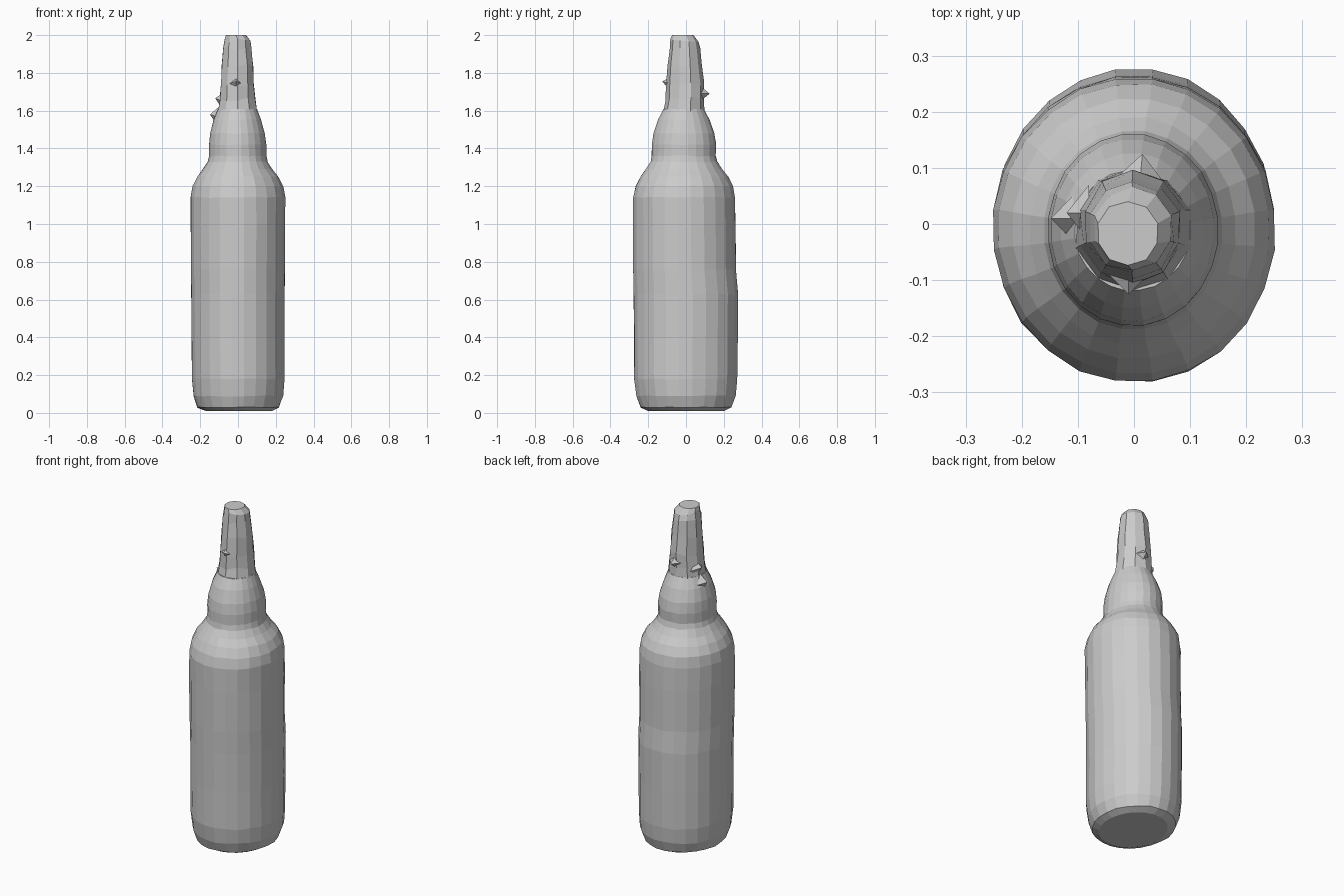
import bpy, bmesh, math, random
from mathutils import Vector

random.seed(4)
if "Cube" in bpy.data.objects:
    bpy.data.objects.remove(bpy.data.objects["Cube"], do_unlink=True)

grey = bpy.data.materials.new("plain_grey")
grey.use_nodes = True
COLOUR = (0.6, 0.6, 0.6, 1)
grey.diffuse_color = COLOUR
grey.node_tree.nodes["Principled BSDF"].inputs["Base Color"].default_value = COLOUR


def finish(name, bm):
    bmesh.ops.recalc_face_normals(bm, faces=bm.faces)
    mesh = bpy.data.meshes.new(name)
    bm.to_mesh(mesh)
    bm.free()
    mesh.materials.append(grey)
    obj = bpy.data.objects.new(name, mesh)
    bpy.context.collection.objects.link(obj)
    return obj


def loft(name, rings, sides, wobble):
    """Skin oval rings given as z, min x, max x, min y, max y."""
    bm = bmesh.new()
    loops = []
    grow = 1 / math.cos(math.pi / sides)
    for i, (z, x0, x1, y0, y1) in enumerate(rings):
        end = i in (0, len(rings) - 1)
        loop = []
        for k in range(sides):
            a = math.tau * (k + 0.5) / sides
            r = grow * (1 + random.uniform(-wobble, wobble))
            dz = 0 if end else random.uniform(-wobble, wobble) * 0.5
            loop.append(bm.verts.new(((x0 + x1) / 2 + r * math.cos(a) * (x1 - x0) / 2,
                                      (y0 + y1) / 2 + r * math.sin(a) * (y1 - y0) / 2,
                                      z + dz)))
        loops.append(loop)
    for low, high in zip(loops, loops[1:]):
        for k in range(sides):
            n = (k + 1) % sides
            bm.faces.new((low[k], low[n], high[n], high[k]))
    bm.faces.new(loops[0][::-1])
    bm.faces.new(loops[-1])
    return finish(name, bm)


def chip(name, base, tip, width, height):
    """Small pointed shard with a four-sided root."""
    bm = bmesh.new()
    base, tip = Vector(base), Vector(tip)
    side = (tip - base).cross(Vector((0, 0, 1))).normalized() * width
    up = Vector((0, 0, height))
    root = [bm.verts.new(base + d) for d in (side, up, -side, -up)]
    point = bm.verts.new(tip)
    bm.faces.new(root)
    for k in range(4):
        bm.faces.new((root[k], root[(k + 1) % 4], point))
    return finish(name, bm)


# Body, shoulder and bulging lower neck
loft("bottle_body", [
    (0.01, -0.17, 0.18, -0.20, 0.20),
    (0.03, -0.215, 0.215, -0.24, 0.24),
    (0.09, -0.235, 0.238, -0.262, 0.262),
    (0.18, -0.243, 0.245, -0.274, 0.272),
    (0.40, -0.245, 0.245, -0.274, 0.273),
    (0.63, -0.247, 0.247, -0.276, 0.276),
    (0.76, -0.248, 0.248, -0.279, 0.264),
    (1.00, -0.25, 0.25, -0.28, 0.262),
    (1.14, -0.25, 0.25, -0.28, 0.258),
    (1.20, -0.24, 0.24, -0.265, 0.248),
    (1.25, -0.215, 0.215, -0.24, 0.222),
    (1.29, -0.185, 0.18, -0.212, 0.19),
    (1.33, -0.16, 0.157, -0.187, 0.165),
    (1.36, -0.152, 0.15, -0.181, 0.157),
    (1.42, -0.153, 0.15, -0.181, 0.159),
    (1.48, -0.148, 0.142, -0.172, 0.15),
    (1.55, -0.13, 0.122, -0.148, 0.125),
    (1.61, -0.105, 0.10, -0.118, 0.095)], 24, 0.006)

# Narrow, roughly faceted upper neck and closed mouth
loft("bottle_neck", [
    (1.59, -0.105, 0.10, -0.115, 0.095),
    (1.66, -0.095, 0.09, -0.103, 0.09),
    (1.74, -0.09, 0.085, -0.10, 0.09),
    (1.84, -0.085, 0.08, -0.092, 0.08),
    (1.93, -0.077, 0.07, -0.084, 0.07),
    (1.97, -0.07, 0.065, -0.078, 0.062),
    (2.00, -0.064, 0.042, -0.072, 0.038)], 10, 0.025)

# Ragged chips around the neck
chip("back_chip", (0.01, 0.07, 1.69), (0.015, 0.125, 1.69), 0.05, 0.045)
chip("front_chip", (-0.01, -0.08, 1.74), (-0.01, -0.125, 1.755), 0.045, 0.04)
chip("side_chip_lower", (-0.09, 0.01, 1.56), (-0.148, 0.01, 1.58), 0.06, 0.07)
chip("side_chip_upper", (-0.08, 0.02, 1.65), (-0.12, 0.02, 1.665), 0.05, 0.045)
